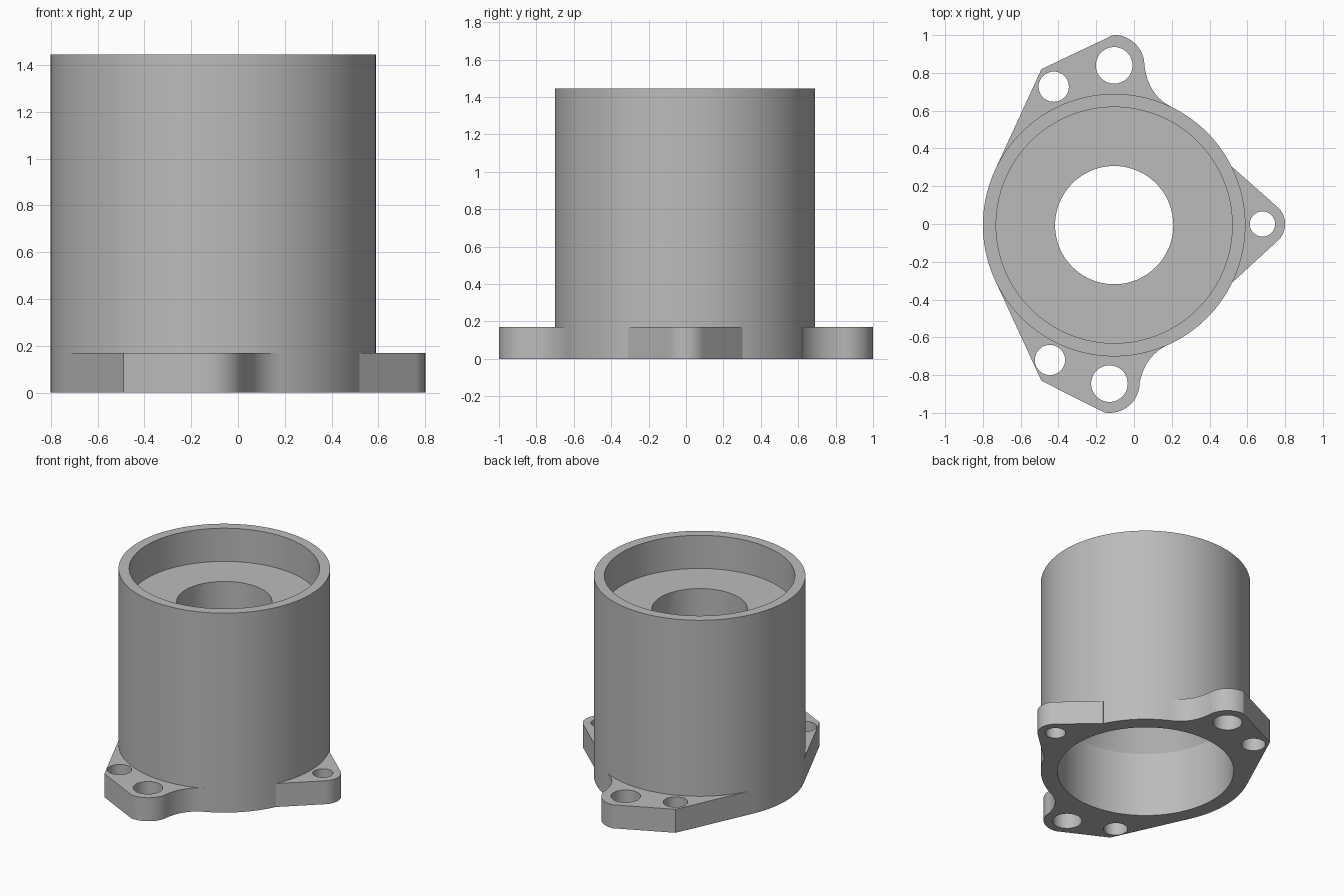
import bpy, bmesh, math
from math import sin, cos, pi, radians
from mathutils import Vector

cube = bpy.data.objects.get("Cube")
if cube:
    bpy.data.objects.remove(cube)

CENTRE = Vector((-0.105, -0.006))
RADIUS = 0.695
PLATE = 0.17

grey = bpy.data.materials.new("plain grey")
grey.use_nodes = True
colour = (0.5, 0.5, 0.5, 1)
grey.diffuse_color = colour
grey.node_tree.nodes["Principled BSDF"].inputs["Base Color"].default_value = colour


def finish(bm, name):
    bmesh.ops.recalc_face_normals(bm, faces=bm.faces[:])
    mesh = bpy.data.meshes.new(name)
    bm.to_mesh(mesh)
    bm.free()
    obj = bpy.data.objects.new(name, mesh)
    bpy.context.collection.objects.link(obj)
    mesh.materials.append(grey)
    bpy.ops.object.select_all(action='DESELECT')
    obj.select_set(True)
    bpy.context.view_layer.objects.active = obj
    bpy.ops.object.shade_smooth_by_angle(angle=radians(20))
    return obj


def arc(centre, r, start, end, n=24):
    """Points along an arc, angles in degrees."""
    angles = [radians(start + (end - start) * i / n) for i in range(n + 1)]
    return [Vector((centre[0] + r * cos(a), centre[1] + r * sin(a))) for a in angles]


def fillet(a, b, c, n=12):
    """Concave blend from a to c, pulled towards b."""
    a, b, c = Vector(a), Vector(b), Vector(c)
    return [a * (1 - t) ** 2 + b * 2 * t * (1 - t) + c * t * t
            for t in [i / n for i in range(1, n + 1)]]


def lathe(name, profile, n=128):
    """Closed ring of revolution around the barrel axis."""
    bm = bmesh.new()
    rings = [[bm.verts.new((p.x, p.y, z)) for p in arc(CENTRE, r, 0, 360, n)[:-1]]
             for r, z in profile]
    for ring, above in zip(rings, rings[1:] + rings[:1]):
        for i in range(n):
            j = (i + 1) % n
            bm.faces.new((ring[i], ring[j], above[j], above[i]))
    return finish(bm, name)


def lug(name, outline, holes):
    """Flat plate with drilled holes; its inner edge is buried in the barrel wall."""
    def angle(p):
        return math.degrees(math.atan2(p.y - CENTRE.y, p.x - CENTRE.x))
    inner = arc(CENTRE, RADIUS - 0.01, angle(outline[-1]), angle(outline[0]))
    loops = [outline + inner] + [arc(c, r, 0, 360, 48)[:-1] for c, r in holes]
    bm = bmesh.new()
    edges = []
    for loop in loops:
        verts = [bm.verts.new((p.x, p.y, 0)) for p in loop]
        edges += [bm.edges.new((v, verts[i - 1])) for i, v in enumerate(verts)]
    bmesh.ops.triangle_fill(bm, edges=edges, use_beauty=True, normal=(0, 0, 1))
    top = bmesh.ops.extrude_face_region(bm, geom=bm.faces[:], use_keep_orig=True)
    moved = [g for g in top["geom"] if isinstance(g, bmesh.types.BMVert)]
    bmesh.ops.translate(bm, verts=moved, vec=(0, 0, PLATE))
    return finish(bm, name)


# Barrel: outer wall, top recess, central hole, tapered throat, lower bore
lathe("barrel", [(RADIUS, 0), (RADIUS, 1.445), (0.625, 1.445), (0.625, 1.205),
                 (0.313, 1.205), (0.313, 0.97), (0.585, 0.47), (0.585, 0)])

# Rear mounting lug
tangent = arc(CENTRE, RADIUS, 155.4, 155.4, 1)[:1]
lug("rear_lug",
    tangent + [Vector((-0.49, 0.82))] + arc((-0.105, 0.84), 0.16, 92, 0)
    + fillet((0.055, 0.84), (0.075, 0.68), (0.2, 0.619)),
    [((-0.105, 0.84), 0.097), ((-0.425, 0.727), 0.08)])

# Front mounting lug
tangent = arc(CENTRE, RADIUS, -155.4, -155.4, 1)[:1]
lug("front_lug",
    tangent + [Vector((-0.49, -0.83))] + arc((-0.13, -0.84), 0.16, -100, 0)
    + fillet((0.03, -0.84), (0.06, -0.69), (0.19, -0.635)),
    [((-0.13, -0.845), 0.097), ((-0.445, -0.72), 0.08)])

# Left mounting lug
lug("left_lug",
    [Vector((0.52, 0.302))] + arc((0.68, 0), 0.12, 48, -48) + [Vector((0.52, -0.31))],
    [((0.68, 0), 0.067)])
